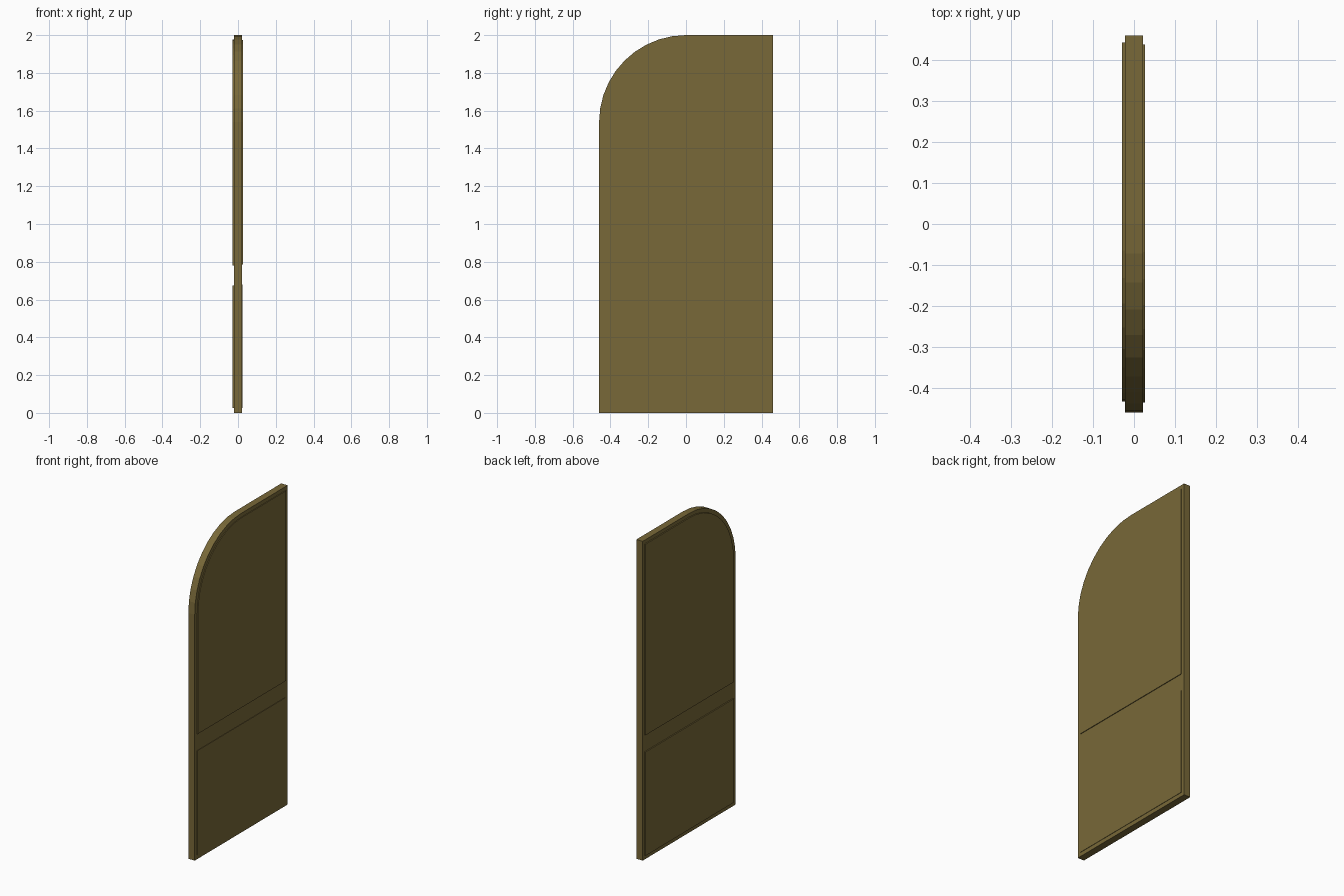
import bpy, bmesh
from math import sin, cos, radians

if "Cube" in bpy.data.objects:
    bpy.data.objects.remove(bpy.data.objects["Cube"])

wood = bpy.data.materials.new("olive_wood")
wood.diffuse_color = (0.19, 0.14, 0.04, 1)
wood.use_nodes = True
wood.node_tree.nodes["Principled BSDF"].inputs["Base Color"].default_value = wood.diffuse_color


def plate(name, x0, x1, outline):
    """Extrude a (y, z) outline from x0 to x1."""
    bm = bmesh.new()
    face = bm.faces.new([bm.verts.new((x0, y, z)) for y, z in outline])
    ext = bmesh.ops.extrude_face_region(bm, geom=[face])
    verts = [v for v in ext["geom"] if isinstance(v, bmesh.types.BMVert)]
    bmesh.ops.translate(bm, verts=verts, vec=(x1 - x0, 0, 0))
    bmesh.ops.recalc_face_normals(bm, faces=bm.faces)
    mesh = bpy.data.meshes.new(name)
    bm.to_mesh(mesh)
    bm.free()
    mesh.materials.append(wood)
    bpy.context.collection.objects.link(bpy.data.objects.new(name, mesh))


def arched(y0, y1, z0, z1, r, steps=10):
    """Rectangle with its upper -y corner rounded."""
    arc = [(y0 + r - r * sin(radians(90 * i / steps)),
            z1 - r + r * cos(radians(90 * i / steps))) for i in range(steps + 1)]
    return [(y0, z0), (y1, z0), (y1, z1)] + arc


def rect(y0, y1, z0, z1):
    return [(y0, z0), (y1, z0), (y1, z1), (y0, z1)]


# main door leaf
plate("door_leaf", -0.022, 0.022, arched(-0.46, 0.46, 0, 2, 0.46))

# raised panels on the left and right faces
plate("upper_panel_left", -0.029, -0.021, arched(-0.433, 0.442, 0.78, 1.977, 0.437))
plate("lower_panel_left", -0.029, -0.021, rect(-0.433, 0.442, 0.025, 0.675))
plate("upper_panel_right", 0.021, 0.0265, arched(-0.435, 0.438, 0.785, 1.975, 0.435))
plate("lower_panel_right", 0.021, 0.0245, rect(-0.435, 0.438, 0.025, 0.68))
